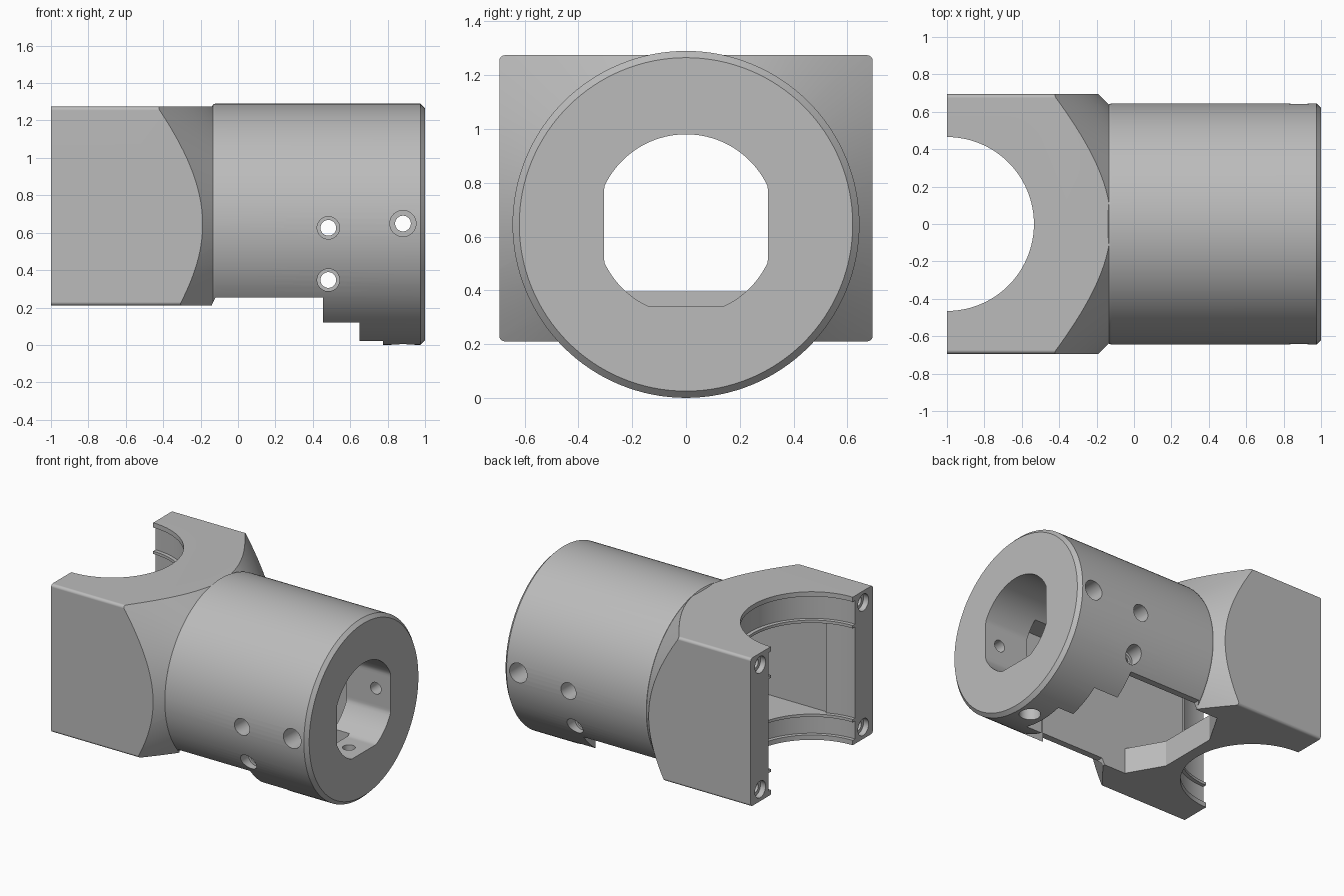
import bpy, bmesh, math
from mathutils import Vector, Matrix

cube = bpy.data.objects.get("Cube")
if cube:
    bpy.data.objects.remove(cube, do_unlink=True)

AX = 0.645          # height and radius of the barrel
HALF = 0.465        # half width of the cavity, radius of the clamp lips
RECESS = 0.492      # radius between the clamp lips
FLOOR, CEILING = 0.395, 1.05
X, Y, Z = (1, 0, 0), (0, 1, 0), (0, 0, 1)

grey = bpy.data.materials.new("plain_grey")
grey.use_nodes = True
grey.diffuse_color = (0.5, 0.5, 0.5, 1)
grey.node_tree.nodes["Principled BSDF"].inputs["Base Color"].default_value = (0.5, 0.5, 0.5, 1)


def finish(name, bm):
    bmesh.ops.recalc_face_normals(bm, faces=bm.faces)
    mesh = bpy.data.meshes.new(name)
    bm.to_mesh(mesh)
    bm.free()
    mesh.materials.append(grey)
    obj = bpy.data.objects.new(name, mesh)
    bpy.context.collection.objects.link(obj)
    return obj


def skin(name, rings):
    """Closed solid through a list of point rings."""
    bm = bmesh.new()
    loops = [[bm.verts.new(p) for p in ring] for ring in rings]
    n = len(loops[0])
    for a, b in zip(loops, loops[1:]):
        for i in range(n):
            j = (i + 1) % n
            bm.faces.new((a[i], a[j], b[j], b[i]))
    bm.faces.new(loops[0][::-1])
    bm.faces.new(loops[-1])
    return finish(name, bm)


def lathe(name, profile, axis, centre, segs=40):
    """Turned solid; profile holds (distance along axis, radius)."""
    along = Vector(axis)
    u = Vector(Y) if axis == X else Vector(X)
    v = along.cross(u)
    steps = [2 * math.pi * i / segs for i in range(segs)]
    return skin(name, [[Vector(centre) + along * d + (u * math.cos(t) + v * math.sin(t)) * r
                        for t in steps] for d, r in profile])


def mirrored_prism(name, side, z0, z1):
    """Upright prism from the +y half of its outline."""
    outline = side + [(x, -y) for x, y in reversed(side)]
    return skin(name, [[(x, y, z) for x, y in outline] for z in (z0, z1)])


def combine(target, tool, operation):
    mod = target.modifiers.new(operation, 'BOOLEAN')
    mod.operation = operation
    mod.solver = 'EXACT'
    mod.object = tool
    bpy.context.view_layer.objects.active = target
    bpy.ops.object.modifier_apply(modifier=mod.name)
    bpy.data.objects.remove(tool, do_unlink=True)


# Clamp block: box with rounded long edges, nose turned to a 45 degree cone
bm = bmesh.new()
bmesh.ops.create_cube(bm, size=1, matrix=Matrix.Translation((-0.55, 0, 0.742))
                      @ Matrix.Diagonal((0.9, 1.388, 1.064, 1)))
long_edges = [e for e in bm.edges if abs(e.verts[0].co.x - e.verts[1].co.x) > 0.5]
bmesh.ops.bevel(bm, geom=long_edges, offset=0.02, segments=4, profile=0.5, affect='EDGES')
body = finish("clamp_and_barrel", bm)
combine(body, lathe("nose", [(-1.2, 1.705), (-0.08, 0.585)], X, (0, 0, AX), 160), 'INTERSECT')

# Barrel
barrel = [(-0.14, 0.63), (-0.133, 0.641), (-0.12, AX), (0.975, AX), (1, 0.62)]
combine(body, lathe("barrel", barrel, X, (0, 0, AX), 128), 'UNION')

# Stepped relief under the barrel
relief = [(-0.14, -0.1), (-0.14, 0.213), (-0.12, 0.253), (0.455, 0.253), (0.455, 0.12),
          (0.65, 0.12), (0.65, 0.02), (0.77, 0.02), (0.77, -0.1)]
combine(body, skin("relief", [[(x, y, z) for x, z in relief] for y in (-0.9, 0.9)]), 'DIFFERENCE')

# Cavity open at the bottom, angled at the block end
cavity = [(-0.455, 0.22), (-0.313, HALF), (0.455, HALF)]
combine(body, mirrored_prism("cavity", cavity, -0.1, CEILING), 'DIFFERENCE')

# Lower, narrowing steps of the cavity towards the mouth
steps = [(0.4, 0.375), (0.65, 0.375), (0.65, 0.16), (0.775, 0.16)]
combine(body, mirrored_prism("cavity_steps", steps, -0.1, 0.895), 'DIFFERENCE')

# Passage from the cavity to the clamp, above a low sill
passage = [(-0.8, HALF), (-0.25, HALF)]
combine(body, mirrored_prism("passage", passage, FLOOR, CEILING), 'DIFFERENCE')

# Vertical clamp opening with thin ridges
clamp = [(0.1, HALF), (0.245, HALF), (0.245, RECESS), (0.375, RECESS), (0.375, HALF),
         (FLOOR, HALF), (FLOOR, RECESS), (CEILING, RECESS), (CEILING, HALF),
         (1.07, HALF), (1.07, RECESS), (1.24, RECESS), (1.24, HALF), (1.4, HALF)]
combine(body, lathe("clamp_opening", clamp, Z, (-1, 0, 0), 96), 'DIFFERENCE')

# Bore with flat sides and floor
ring = []
for i in range(120):
    t = 2 * math.pi * (i + 0.5) / 120
    y = max(-0.305, min(0.305, 0.335 * math.cos(t)))
    ring.append((y, AX + max(-0.305, 0.335 * math.sin(t))))
combine(body, skin("bore", [[(x, y, z) for y, z in ring] for x in (0.4, 1.1)]), 'DIFFERENCE')

# Cross holes, wide outside and narrow inside
for x, z, r in ((0.882, 0.649, 0.07), (0.483, 0.626, 0.06), (0.483, 0.347, 0.06)):
    steps = [(-1, r), (-0.485, r), (-0.485, 0.042), (0.485, 0.042), (0.485, r), (1, r)]
    combine(body, lathe("cross_hole", steps, Y, (x, 0, z)), 'DIFFERENCE')
steps = [(-0.1, 0.07), (0.16, 0.07), (0.16, 0.042), (0.5, 0.042)]
combine(body, lathe("bottom_hole", steps, Z, (0.882, 0, 0)), 'DIFFERENCE')

# Counterbored screw holes in the clamp tips
for y in (-0.585, 0.585):
    for z in (0.295, 1.19):
        steps = [(-0.1, 0.06), (0.04, 0.06), (0.04, 0.035), (0.3, 0.035)]
        combine(body, lathe("screw_hole", steps, X, (-1, y, z), 32), 'DIFFERENCE')

# Smooth round surfaces, sharp edges kept
bpy.ops.object.select_all(action='DESELECT')
body.select_set(True)
bpy.context.view_layer.objects.active = body
bpy.ops.object.shade_smooth_by_angle(angle=math.radians(30))
body.modifiers.new("even_shading", 'WEIGHTED_NORMAL').keep_sharp = True
